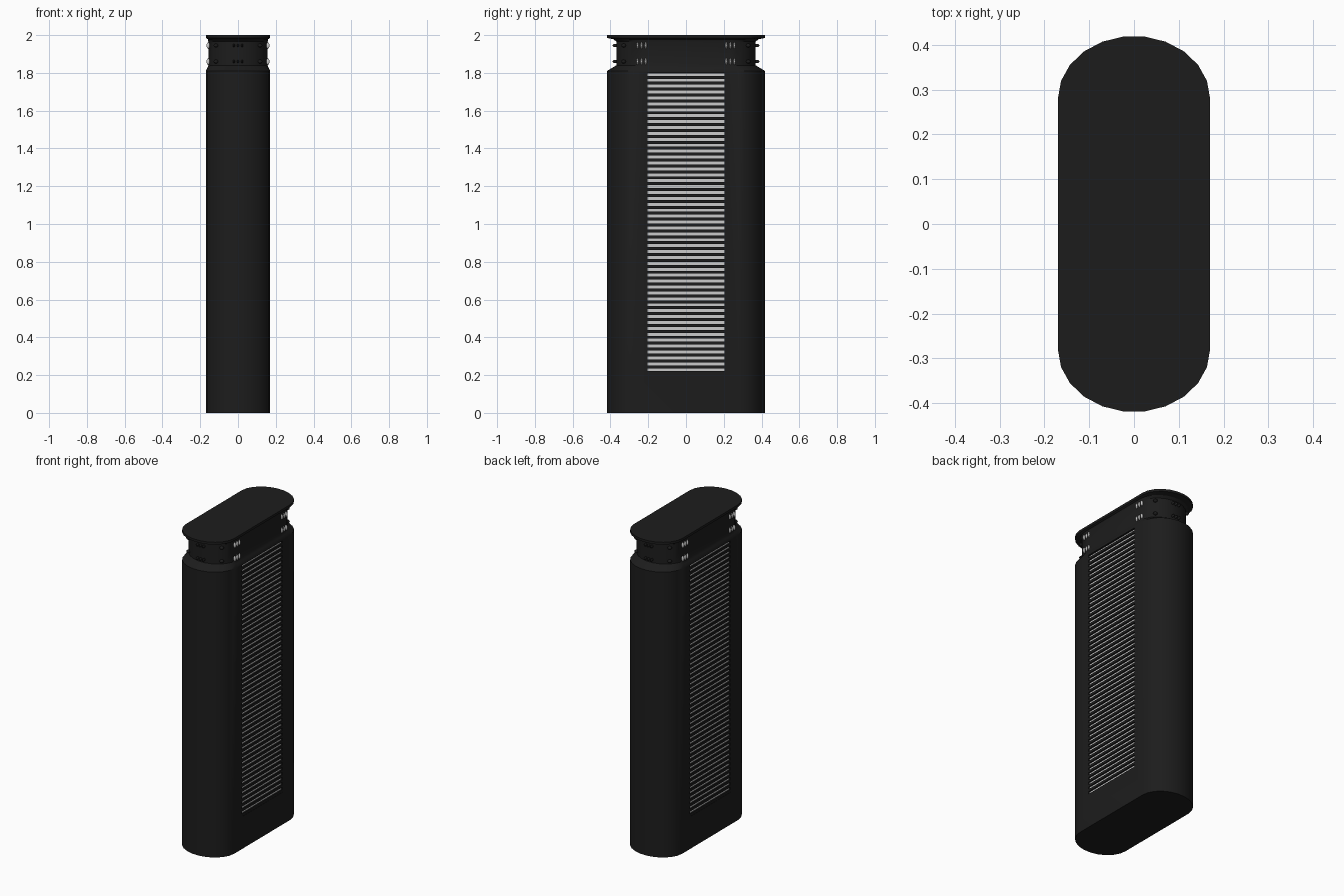
import bpy, bmesh, math

if "Cube" in bpy.data.objects:
    bpy.data.objects.remove(bpy.data.objects["Cube"])


def material(name, v):
    m = bpy.data.materials.new(name)
    m.diffuse_color = (v, v, v, 1)
    m.use_nodes = True
    m.node_tree.nodes["Principled BSDF"].inputs["Base Color"].default_value = m.diffuse_color
    return m


BLACK = material("black", 0.012)
LIGHT = material("light_grey", 0.6)


def finish(name, bm, mat):
    bmesh.ops.recalc_face_normals(bm, faces=bm.faces)
    me = bpy.data.meshes.new(name)
    bm.to_mesh(me)
    bm.free()
    me.materials.append(mat)
    ob = bpy.data.objects.new(name, me)
    bpy.context.collection.objects.link(ob)
    return ob


def activate(ob):
    bpy.ops.object.select_all(action='DESELECT')
    ob.select_set(True)
    bpy.context.view_layer.objects.active = ob


def smooth(ob, angle=28):
    activate(ob)
    bpy.ops.object.shade_smooth_by_angle(angle=math.radians(angle))


def outline(half_x, half_y, straight):
    # flat sides with elliptical ends of 11 segments
    pts = []
    for s in (1, -1):
        for k in range(12):
            a = math.pi * k / 11
            pts.append((s * half_x * math.cos(a),
                        s * (straight + (half_y - straight) * math.sin(a) / math.sin(math.pi * 5 / 11 + math.pi / 22))))
    return pts


def loft(name, levels, mat):
    bm = bmesh.new()
    rings = []
    for hx, hy, z in levels:
        rings.append([bm.verts.new((x, y, z)) for x, y in outline(hx, hy, hy - 0.14)])
    for a, b in zip(rings, rings[1:]):
        n = len(a)
        for i in range(n):
            bm.faces.new((a[i], a[(i + 1) % n], b[(i + 1) % n], b[i]))
    bm.faces.new(rings[0])
    bm.faces.new(rings[-1])
    return finish(name, bm, mat)


def add_box(bm, c, size):
    vs = bmesh.ops.create_cube(bm, size=1)["verts"]
    bmesh.ops.scale(bm, vec=size, verts=vs)
    bmesh.ops.translate(bm, vec=c, verts=vs)


def add_bead(bm, c, size):
    vs = bmesh.ops.create_uvsphere(bm, u_segments=10, v_segments=6, radius=0.5)["verts"]
    bmesh.ops.scale(bm, vec=size, verts=vs)
    bmesh.ops.translate(bm, vec=c, verts=vs)


# casing: tall body, inset neck, flared cap
body = loft("casing", [
    (0.17, 0.42, 0), (0.17, 0.42, 1.81), (0.163, 0.395, 1.825),
    (0.157, 0.37, 1.84), (0.157, 0.37, 1.965), (0.160, 0.385, 1.978),
    (0.17, 0.42, 1.985), (0.17, 0.42, 2.0)], BLACK)

# shallow grille recess on both broad sides
Z0, Z1, HW, BACK = 0.205, 1.80, 0.205, 0.157
bm = bmesh.new()
for s in (1, -1):
    add_box(bm, (s * (BACK + 0.05), 0, (Z0 + Z1) / 2), (0.1, 2 * HW, Z1 - Z0))
cutter = finish("recess_cutter", bm, BLACK)
cutter.hide_render = True
mod = body.modifiers.new("recess", 'BOOLEAN')
mod.operation = 'DIFFERENCE'
mod.object = cutter
mod.solver = 'EXACT'
activate(body)
bpy.ops.object.modifier_apply(modifier=mod.name)
bpy.data.objects.remove(cutter)
smooth(body)

# grille: light backing behind dark horizontal slats
back, slats = bmesh.new(), bmesh.new()
N = 51
pitch = (Z1 - Z0) / N
for s in (1, -1):
    add_box(back, (s * (BACK + 0.001), 0, (Z0 + Z1) / 2), (0.004, 2 * HW - 0.002, Z1 - Z0 - 0.004))
    for i in range(N):
        add_box(slats, (s * 0.163, 0, Z0 + (i + 0.25) * pitch), (0.011, 2 * HW, pitch * 0.5))
finish("grille_backing", back, LIGHT)
finish("grille_slats", slats, BLACK)

# neck beads: light trios on the broad sides, dark ones on the rounded ends
side, ends = bmesh.new(), bmesh.new()
for z in (1.945, 1.86):
    for s in (1, -1):
        for t in (1, -1):
            for y in (0.213, 0.235, 0.257):
                add_bead(side, (s * 0.158, t * y, z), (0.018, 0.012, 0.036))
        for x in (-0.022, 0, 0.022):
            add_bead(ends, (x, s * 0.373, z), (0.012, 0.032, 0.018))
        for t in (1, -1):
            add_bead(ends, (t * 0.117, s * 0.33, z), (0.026, 0.026, 0.02))
smooth(finish("side_neck_beads", side, LIGHT), 60)
smooth(finish("end_neck_beads", ends, BLACK), 60)
